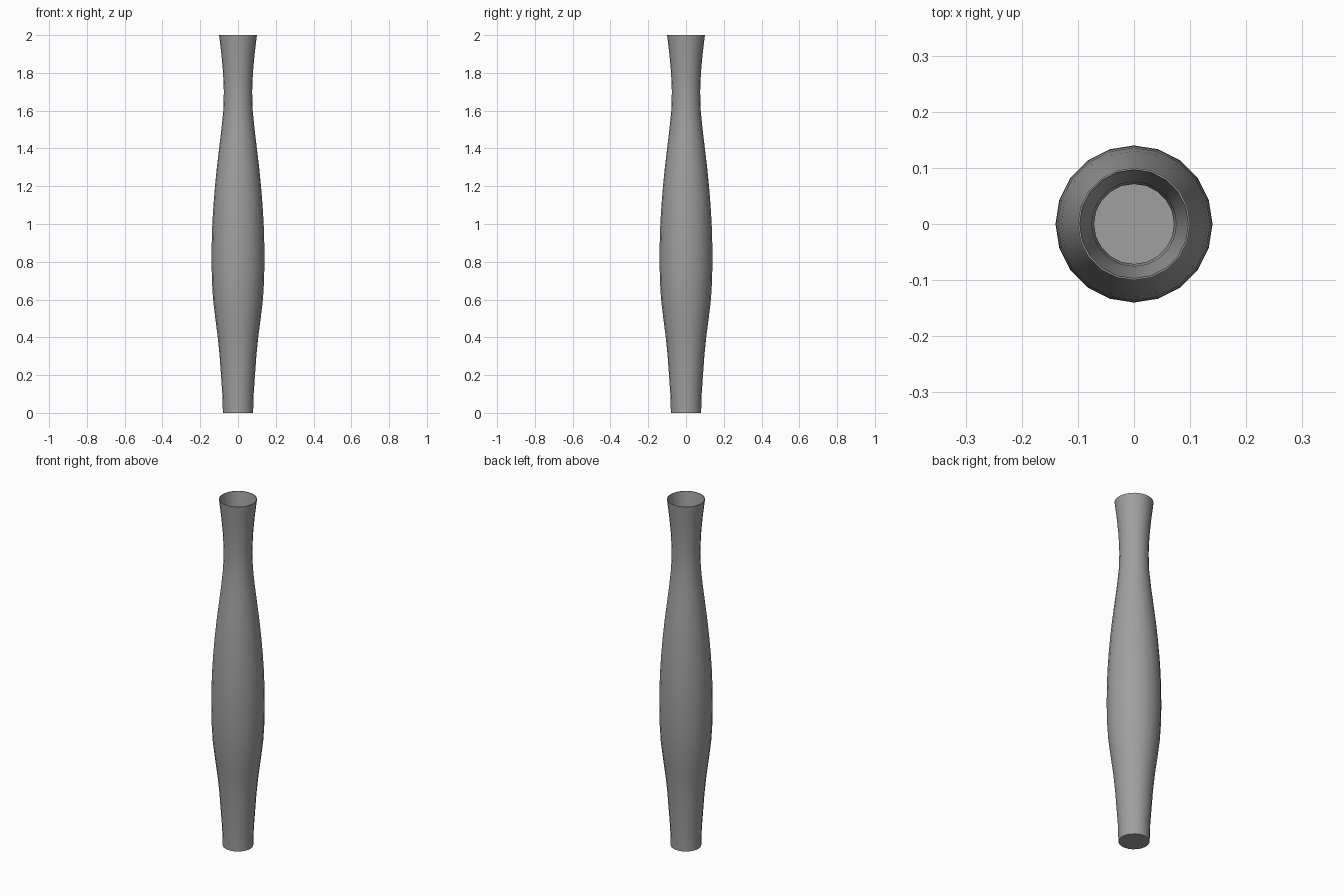
import bpy, bmesh, math

cube = bpy.data.objects.get("Cube")
if cube:
    bpy.data.objects.remove(cube, do_unlink=True)

SIDES = 20

grey = bpy.data.materials.new("plain grey")
grey.use_nodes = True
colour = (0.35, 0.35, 0.35, 1)
grey.diffuse_color = colour
grey.node_tree.nodes["Principled BSDF"].inputs["Base Color"].default_value = colour

# Outer silhouette as (radius, height), foot to rim
outer = [(0.08, 0), (0.083, 0.1), (0.09, 0.2), (0.097, 0.3), (0.107, 0.4),
         (0.12, 0.5), (0.132, 0.6), (0.138, 0.7), (0.14, 0.8), (0.139, 0.9),
         (0.136, 1.0), (0.13, 1.1), (0.122, 1.2), (0.112, 1.3), (0.1, 1.4),
         (0.088, 1.5), (0.078, 1.6), (0.075, 1.7), (0.079, 1.8),
         (0.088, 1.9), (0.1, 2)]

# Thin inner wall, rim to floor, with the wall thickening toward the foot
inner = [(r - 0.003 - 0.005 * (1 - z / 2), max(z, 0.01)) for r, z in reversed(outer)]
profile = [(0, 0)] + outer + inner + [(0, 0.01)]

# Lathe the profile around the vertical axis
bm = bmesh.new()
verts = [bm.verts.new((r, 0, z)) for r, z in profile]
edges = [bm.edges.new(pair) for pair in zip(verts, verts[1:])]
bmesh.ops.spin(bm, geom=verts + edges, cent=(0, 0, 0), axis=(0, 0, 1),
               angle=math.tau, steps=SIDES, use_duplicate=False)
bmesh.ops.remove_doubles(bm, verts=bm.verts, dist=0.0005)
bmesh.ops.recalc_face_normals(bm, faces=bm.faces)

mesh = bpy.data.meshes.new("vase")
bm.to_mesh(mesh)
bm.free()
mesh.materials.append(grey)
vase = bpy.data.objects.new("vase", mesh)
bpy.context.collection.objects.link(vase)

# Smooth walls with crisp rim and foot
bpy.context.view_layer.objects.active = vase
vase.select_set(True)
bpy.ops.object.shade_smooth_by_angle(angle=math.radians(40))
